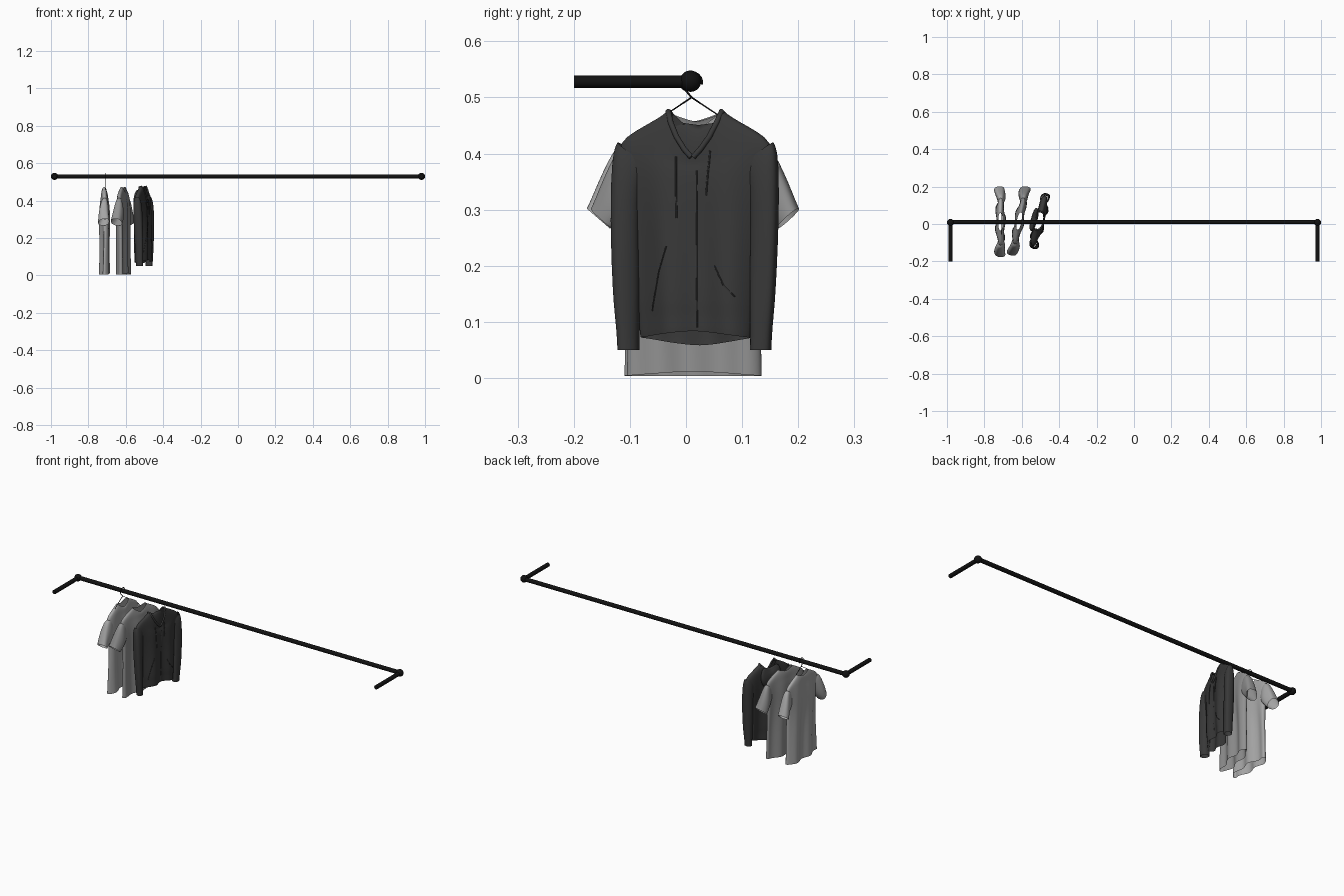
import bpy, bmesh
from math import sin, cos, pi, radians
from mathutils import Vector
from mathutils.bvhtree import BVHTree

if "Cube" in bpy.data.objects:
    bpy.data.objects.remove(bpy.data.objects["Cube"])


def mat(name, v):
    m = bpy.data.materials.new(name)
    m.diffuse_color = (v, v, v, 1)
    m.use_nodes = True
    m.node_tree.nodes["Principled BSDF"].inputs["Base Color"].default_value = m.diffuse_color
    return m


BLACK, DARK = mat("black_metal", 0.006), mat("charcoal_cloth", 0.04)
LIGHT, MID = mat("light_grey_cloth", 0.38), mat("grey_cloth", 0.28)


def place(ob, material, loc=(0, 0, 0), yaw=0):
    bpy.context.collection.objects.link(ob)
    ob.data.materials.append(material)
    ob.location = loc
    ob.rotation_euler.z = radians(-yaw)
    return ob


def wire(name, pts, r, material, loc=(0, 0, 0), yaw=0, closed=False):
    cu = bpy.data.curves.new(name, 'CURVE')
    cu.dimensions = '3D'
    cu.bevel_depth, cu.bevel_resolution, cu.use_fill_caps = r, 4, True
    sp = cu.splines.new('POLY')
    sp.points.add(len(pts) - 1)
    for p, co in zip(sp.points, pts):
        p.co = (*co, 1)
    sp.use_cyclic_u = closed
    return place(bpy.data.objects.new(name, cu), material, loc, yaw)


def loft(name, rings, material, loc, yaw, phase=0, amp=0.009, cap=False, n=44):
    """Rings: (x, y, z, in-plane half axis (y, z), half thickness, front dip, back dip)."""
    bm = bmesh.new()
    rows = []
    for x, y, z, ay, az, b, df, db in rings:
        row = []
        for i in range(n):
            c, s = cos(2 * pi * i / n), sin(2 * pi * i / n)
            s2 = (1 if s > 0 else -1) * abs(s) ** 0.7
            p = Vector((x + b * s2, y + ay * c, z + az * c))
            p.z -= (df if s > 0 else db) * (1 - abs(c) ** 1.3)
            fade = max(0, min(1, (0.46 - p.z) / 0.25))
            p.x += amp * fade * sin(p.y * 58 + phase + p.z * 2)   # hanging folds
            row.append(bm.verts.new(p))
        rows.append(row)
    for r0, r1 in zip(rows, rows[1:]):
        for i in range(n):
            j = (i + 1) % n
            bm.faces.new((r0[i], r0[j], r1[j], r1[i]))
    if cap:
        bm.faces.new(rows[0])
        bm.faces.new(rows[-1])
    bmesh.ops.recalc_face_normals(bm, faces=bm.faces)
    for f in bm.faces:
        f.smooth = True
    tree = BVHTree.FromBMesh(bm)
    me = bpy.data.meshes.new(name)
    bm.to_mesh(me)
    bm.free()
    ob = place(bpy.data.objects.new(name, me), material, loc, yaw)
    sub = ob.modifiers.new("smooth", 'SUBSURF')
    sub.levels = sub.render_levels = 1
    return tree


def torso(rows):
    return [(0, 0, z, hw, 0, t, df, db) for z, hw, t, df, db in rows]


def sleeve(rows, side):
    return [(x, side * y, z, side * ay, az, t, 0, 0) for x, y, z, ay, az, t in rows]


# wall rail with corner joints and arms
Z = 0.529
wire("rail", [(-0.98, 0.01, Z), (0.98, 0.01, Z)], 0.011, BLACK)
for side, tag in ((-1, "left"), (1, "right")):
    x = side * 0.981
    wire(tag + "_wall_arm", [(x, 0.01, Z - 0.001), (x, -0.2, Z - 0.001)], 0.011, BLACK)
    bpy.ops.mesh.primitive_uv_sphere_add(segments=24, ring_count=16, radius=0.019,
                                         location=(x, 0.008, Z))
    ball = bpy.context.object
    ball.name = tag + "_joint"
    ball.data.materials.append(BLACK)
    bpy.ops.object.shade_smooth()

# wire hanger
hook = [(0, 0.019 * cos(a), 0.526 + 0.019 * sin(a))
        for a in (radians(-10 + 20 * k) for k in range(12))]
wire("hanger_hook", hook + [(0, -0.01, 0.512), (0, 0, 0.5)], 0.0018, BLACK, (-0.71, 0.01, 0))
wire("hanger_frame", [(0, 0, 0.5), (0, 0.115, 0.424), (0, -0.115, 0.424)], 0.0018, BLACK,
     (-0.71, 0.01, 0), closed=True)

# two t-shirts
TEE = torso([(0.004, 0.122, 0.022, -0.008, 0), (0.05, 0.121, 0.021, 0, 0), (0.13, 0.119, 0.02, 0, 0),
             (0.21, 0.117, 0.021, 0, 0), (0.28, 0.116, 0.024, 0, 0), (0.34, 0.119, 0.026, 0, 0),
             (0.39, 0.128, 0.023, 0, 0), (0.42, 0.130, 0.019, 0.01, 0.004),
             (0.438, 0.105, 0.018, 0.012, 0.006), (0.455, 0.075, 0.016, 0.018, 0.008),
             (0.466, 0.053, 0.014, 0.026, 0.012), (0.472, 0.047, 0.012, 0.03, 0.015)])
TEE_SLEEVE = [(0, 0.10, 0.375, 0.012, 0.038, 0.014), (0, 0.116, 0.368, 0.018, 0.049, 0.02),
              (0, 0.131, 0.346, 0.020, 0.041, 0.025), (0, 0.148, 0.318, 0.021, 0.030, 0.028),
              (0, 0.163, 0.292, 0.021, 0.020, 0.029), (0, 0.168, 0.284, 0.021, 0.018, 0.029)]
for tag, m, loc, yaw, ph in (("light_tee", LIGHT, (-0.714, 0.012, 0), 0, 0.4),
                             ("grey_tee", MID, (-0.614, 0.016, 0), 11, 2.0)):
    loft(tag + "_body", TEE, m, loc, yaw, ph)
    for side in (-1, 1):
        loft(tag + ("_left_sleeve" if side < 0 else "_right_sleeve"),
             sleeve(TEE_SLEEVE, side), m, loc, yaw, ph, n=28)

# hoodie body and sleeves
HL, HY, HP = (-0.507, 0.017, 0), 14, 3.6
HOOD_BODY = torso([(0.072, 0.102, 0.026, -0.012, 0.014), (0.08, 0.104, 0.027, -0.012, 0.014),
                   (0.115, 0.106, 0.027, -0.005, 0.004), (0.13, 0.109, 0.03, 0, 0),
                   (0.2, 0.112, 0.029, 0, 0), (0.28, 0.117, 0.028, 0, 0),
                   (0.34, 0.126, 0.028, 0.005, 0), (0.39, 0.138, 0.026, 0.025, 0.005),
                   (0.42, 0.141, 0.023, 0.045, 0.01), (0.44, 0.112, 0.022, 0.06, 0.015),
                   (0.458, 0.078, 0.022, 0.073, 0.024), (0.47, 0.058, 0.022, 0.08, 0.036),
                   (0.478, 0.05, 0.022, 0.086, 0.044)])
front = loft("hoodie_body", HOOD_BODY, DARK, HL, HY, HP)
LONG = [(0, 0.115, 0.40, 0.028, 0.02, 0.016), (0, 0.122, 0.385, 0.028, 0.022, 0.022),
        (0.002, 0.127, 0.35, 0.026, 0.004, 0.025), (0.004, 0.128, 0.28, 0.025, 0, 0.025),
        (0.006, 0.126, 0.2, 0.024, 0, 0.024), (0.008, 0.124, 0.13, 0.022, 0, 0.022),
        (0.008, 0.122, 0.09, 0.019, 0, 0.02), (0.008, 0.121, 0.05, 0.018, 0, 0.019)]
for side in (-1, 1):
    loft("hoodie_left_sleeve" if side < 0 else "hoodie_right_sleeve",
         sleeve(LONG, side), DARK, HL, HY, HP, amp=0.006, n=28)

# hood folded down the back
loft("hood", [(-0.022, 0, 0.462, 0.046, 0, 0.006, 0.026, 0.026), (-0.026, 0, 0.445, 0.058, 0, 0.012, 0.014, 0.014),
              (-0.028, 0, 0.41, 0.066, 0, 0.018, 0, 0), (-0.028, 0, 0.375, 0.058, 0, 0.018, 0, 0),
              (-0.024, 0, 0.345, 0.036, 0, 0.012, 0, 0), (-0.02, 0, 0.335, 0.015, 0, 0.006, 0, 0)],
     DARK, HL, HY, amp=0.003, cap=True, n=28)


def on_front(pts, lift):
    """Drop a (y, z) polyline onto the hoodie front."""
    out = []
    for (y0, z0), (y1, z1) in zip(pts, pts[1:]):
        for k in range(11):
            y, z = y0 + (y1 - y0) * k / 10, z0 + (z1 - z0) * k / 10
            hit = front.ray_cast(Vector((0.3, y, z)), Vector((-1, 0, 0)))[0]
            if hit and hit.x > 0:
                out.append((hit.x + lift, y, z))
    return out


# hoodie trim: zip, pocket seams, cords, collar rolls
trim = {"zip": ([(0.008, 0.37), (0.008, 0.09)], 0.0012),
        "left_pocket_edge": ([(-0.045, 0.235), (-0.06, 0.19), (-0.075, 0.12)], 0.0012),
        "right_pocket_edge": ([(0.042, 0.2), (0.06, 0.165), (0.08, 0.145)], 0.0012),
        "left_cord": ([(-0.03, 0.395), (-0.027, 0.285)], 0.0016),
        "right_cord": ([(0.032, 0.405), (0.026, 0.325)], 0.0016)}
for name, (pts, r) in trim.items():
    path = on_front(pts, r * 0.6)
    if len(path) > 1:
        wire("hoodie_" + name, path, r, DARK, HL, HY)
for side in (-1, 1):
    wire("collar_left" if side < 0 else "collar_right",
         [(-0.012, side * 0.049, 0.47), (0.004, side * 0.049, 0.475), (0.014, side * 0.042, 0.455),
          (0.02, side * 0.03, 0.43), (0.024, side * 0.015, 0.408), (0.025, side * 0.002, 0.394)],
         0.005, DARK, HL, HY)
